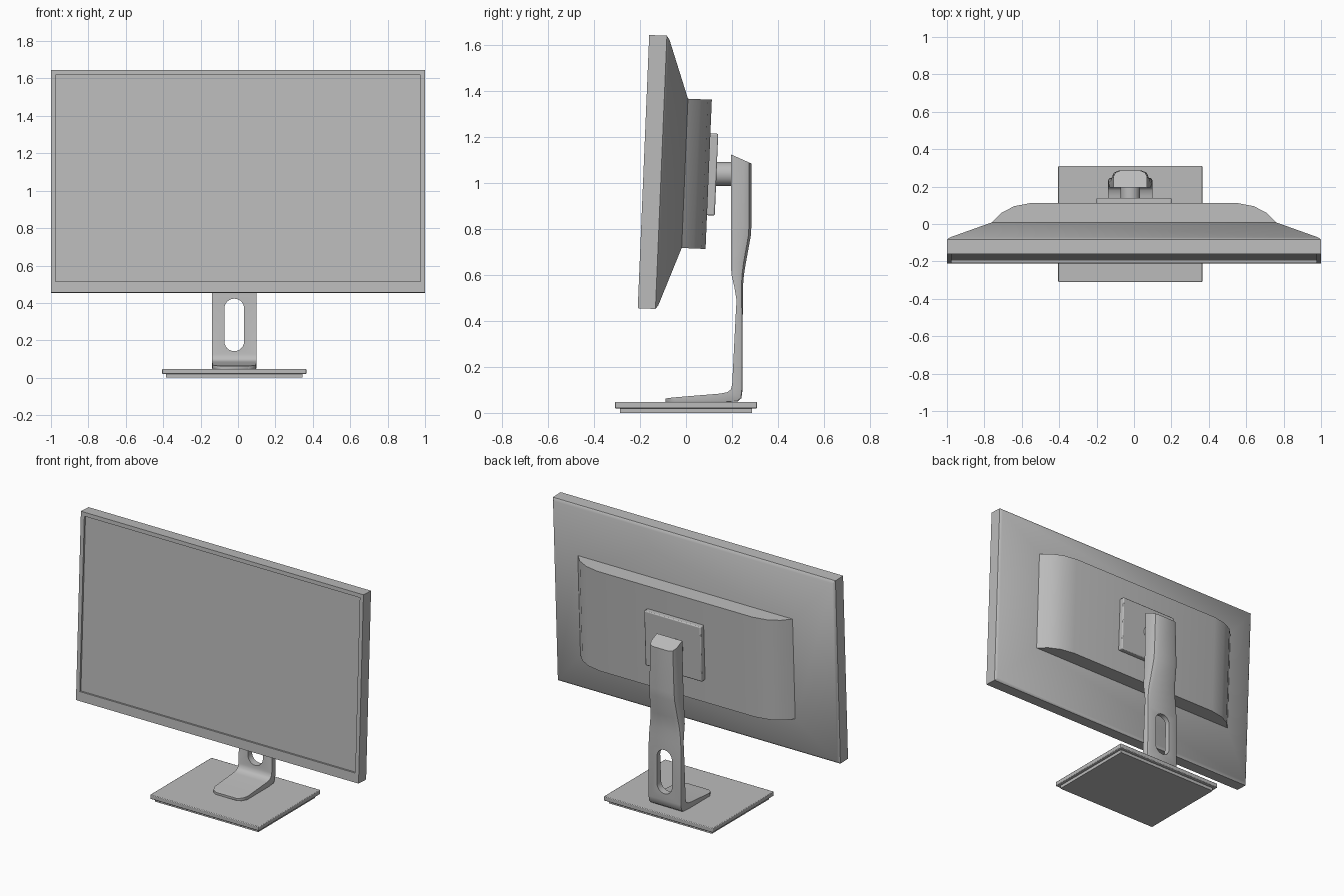
import bpy, bmesh, math

if "Cube" in bpy.data.objects:
    bpy.data.objects.remove(bpy.data.objects["Cube"], do_unlink=True)

grey = bpy.data.materials.new("neutral grey")
grey.use_nodes = True
grey.diffuse_color = (0.5, 0.5, 0.5, 1)
grey.node_tree.nodes["Principled BSDF"].inputs["Base Color"].default_value = (0.5, 0.5, 0.5, 1)

TILT = math.radians(-2.4)
SCREEN_CENTRE = (0, -0.185, 1.05)
STAND_X = -0.02


def loft(name, rings):
    """Skin a list of equal-length closed rings and cap both ends."""
    bm = bmesh.new()
    loops = [[bm.verts.new(p) for p in ring] for ring in rings]
    n = len(loops[0])
    for a, b in zip(loops, loops[1:]):
        for i in range(n):
            j = (i + 1) % n
            bm.faces.new((a[i], a[j], b[j], b[i]))
    bm.faces.new(loops[0])
    bm.faces.new(loops[-1])
    bmesh.ops.recalc_face_normals(bm, faces=bm.faces)
    mesh = bpy.data.meshes.new(name)
    bm.to_mesh(mesh)
    bm.free()
    obj = bpy.data.objects.new(name, mesh)
    bpy.context.collection.objects.link(obj)
    mesh.materials.append(grey)
    return obj


def box(name, x, y, z, bevel=0.0):
    rings = [[(x[0], y[0], h), (x[1], y[0], h), (x[1], y[1], h), (x[0], y[1], h)] for h in z]
    obj = loft(name, rings)
    if bevel:
        mod = obj.modifiers.new("rounded edges", "BEVEL")
        mod.width, mod.segments = bevel, 2
    return obj


def tilt(obj):
    obj.location = SCREEN_CENTRE
    obj.rotation_euler.x = TILT


def smooth(obj, angle=40):
    bpy.ops.object.select_all(action="DESELECT")
    obj.select_set(True)
    bpy.context.view_layer.objects.active = obj
    bpy.ops.object.shade_smooth_by_angle(angle=math.radians(angle))


# Display housing: recessed screen, bezel, rim and tapered back
def frame(hx, low, high, depth):
    return [(-hx, depth, low), (hx, depth, low), (hx, depth, high), (-hx, depth, high)]


housing = loft("display_housing", [
    frame(0.975, -0.535, 0.57, 0.012),
    frame(0.975, -0.535, 0.57, 0),
    frame(1, -0.595, 0.595, 0),
    frame(1, -0.595, 0.595, 0.077),
    frame(0.985, -0.578, 0.578, 0.089),
    frame(0.76, -0.325, 0.325, 0.18),
])
tilt(housing)
smooth(housing)

# Raised rear cover with curved sides
half = [(0.76, 0.17), (0.76, 0.18), (0.71, 0.231), (0.64, 0.267), (0.55, 0.284)]
outline = half + [(-x, d) for x, d in reversed(half)]
cover = loft("rear_cover", [[(x, d, v) for x, d in outline] for v in (-0.325, 0.325)])
tilt(cover)
smooth(cover)

# Mounting plate
plate = box("mounting_plate", (-0.2, 0.2), (0.28, 0.318), (-0.178, 0.178), 0.006)
tilt(plate)
smooth(plate)

# Short arm joining plate and column
bpy.ops.mesh.primitive_cylinder_add(vertices=32, radius=0.052, depth=0.12,
                                    location=(STAND_X, 0.165, 1.04),
                                    rotation=(math.pi / 2, 0, 0))
arm = bpy.context.object
arm.name = "mounting_arm"
arm.data.materials.append(grey)
smooth(arm)


# Stand: one sweep from foot tip round the bend to the column top
def section(front, back, w, c):
    """Section from front to back edge, half width w, back corners rounded by c."""
    gap = math.dist(front, back)
    f = min(c / gap, 0.6)
    right = [(w, 0), (w, 1 - f), (w - 0.3 * c, 1 - 0.3 * f), (w - c, 1)]
    pts = right + [(-x, t) for x, t in reversed(right)]
    return [(STAND_X + x, front[0] + t * (back[0] - front[0]),
             front[1] + t * (back[1] - front[1])) for x, t in pts]


stand = loft("stand_column", [section(*s) for s in [
    ((-0.09, 0.062), (-0.09, 0.047), 0.075, 0.002),
    ((-0.075, 0.065), (-0.075, 0.047), 0.1, 0.002),
    ((-0.045, 0.068), (-0.045, 0.047), 0.117, 0.002),
    ((0.15, 0.084), (0.17, 0.047), 0.118, 0.004),
    ((0.18, 0.09), (0.225, 0.05), 0.118, 0.008),
    ((0.195, 0.102), (0.241, 0.064), 0.118, 0.01),
    ((0.201, 0.125), (0.246, 0.1), 0.118, 0.012),
    ((0.217, 0.44), (0.247, 0.44), 0.118, 0.014),
    ((0.22, 0.49), (0.247, 0.49), 0.117, 0.016),
    ((0.21, 0.55), (0.248, 0.55), 0.114, 0.022),
    ((0.198, 0.6), (0.252, 0.6), 0.11, 0.028),
    ((0.195, 0.65), (0.26, 0.65), 0.106, 0.034),
    ((0.195, 0.77), (0.282, 0.77), 0.1, 0.036),
    ((0.195, 0.82), (0.285, 0.82), 0.098, 0.036),
    ((0.195, 1.125), (0.285, 1.085), 0.09, 0.036),
]])

# Cable slot cut through the column
R, LOW, HIGH = 0.053, 0.195, 0.37
slot = []
for i in range(26):
    step = i if i < 13 else i - 1
    a = math.pi * step / 12
    slot.append((STAND_X + R * math.cos(a), (HIGH if i < 13 else LOW) + R * math.sin(a)))
cutter = loft("slot_cutter", [[(x, y, z) for x, z in slot] for y in (0.1, 0.4)])
cutter.hide_render = True
cut = stand.modifiers.new("cable slot", "BOOLEAN")
cut.operation, cut.solver, cut.object = "DIFFERENCE", "EXACT", cutter
bpy.context.view_layer.objects.active = stand
bpy.ops.object.modifier_apply(modifier=cut.name)
bpy.data.objects.remove(cutter, do_unlink=True)
smooth(stand)

# Base: top slab over a slightly smaller underside pad
slab = box("base_slab", (-0.405, 0.365), (-0.31, 0.31), (0.02, 0.048), 0.004)
smooth(slab)
box("base_pad", (-0.385, 0.345), (-0.288, 0.288), (0, 0.02))
